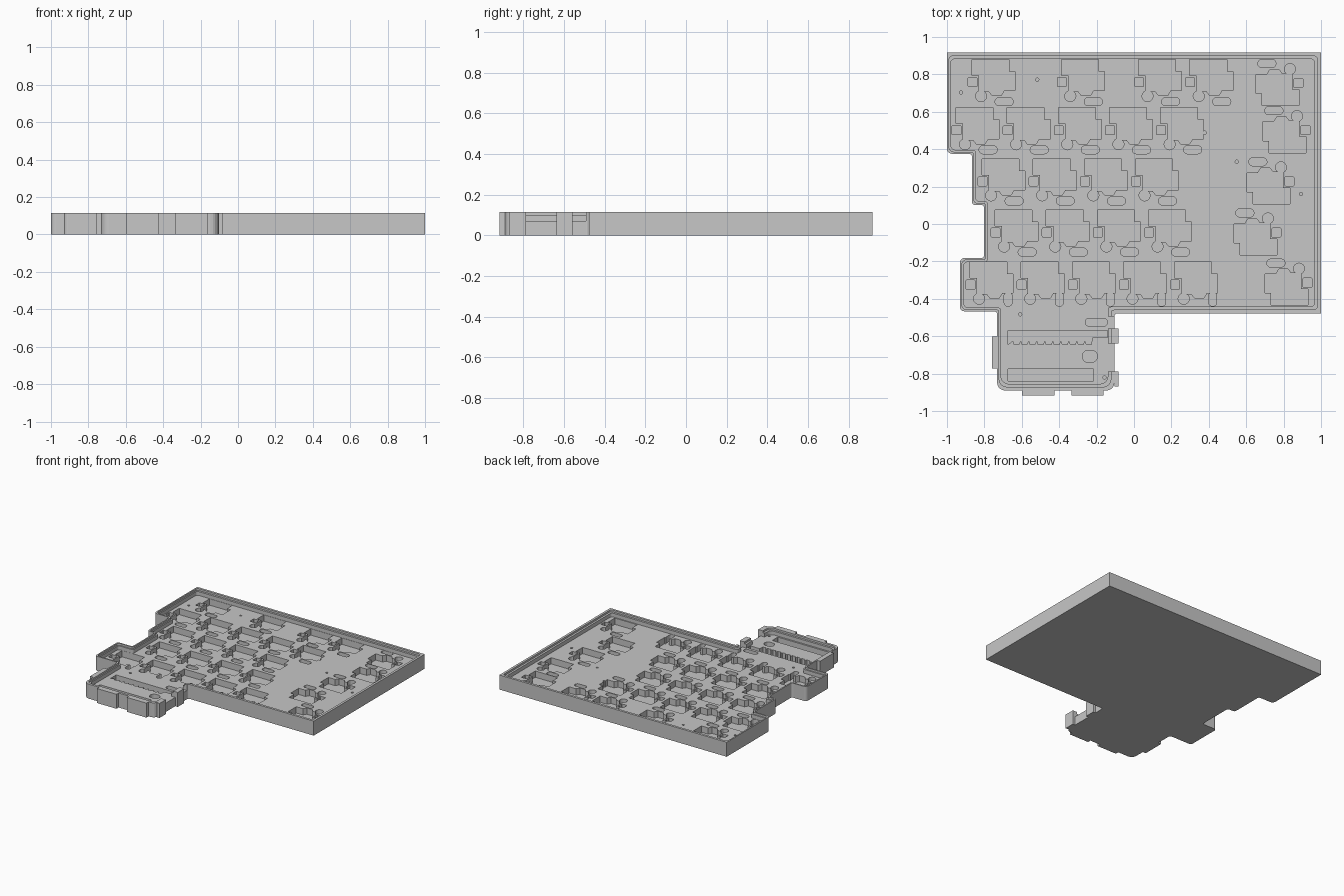
import bpy, bmesh, math
from mathutils import Vector
from mathutils.geometry import delaunay_2d_cdt

old = bpy.data.objects.get("Cube")
if old:
    bpy.data.objects.remove(old, do_unlink=True)

grey = bpy.data.materials.new("light_grey")
grey.use_nodes = True
GREY = (0.57, 0.57, 0.57, 1)
grey.diffuse_color = GREY
grey.node_tree.nodes["Principled BSDF"].inputs["Base Color"].default_value = GREY

# Plan units: x to the right, y towards the front; converted when meshed
UNIT, MID_X, MID_Y = 186.5, 1134.5, 225
TOP, LEDGE, FLOOR, POCKET = 0.115, 0.1, 0.07, 0.02


def relief(name, layers):
    """Solid from (clockwise plan outline, height) layers; later layers win."""
    points, loops = [], []
    for outline, height in layers:
        loops.append(list(range(len(points), len(points) + len(outline))))
        points += [Vector(((x - MID_X) / UNIT, (MID_Y - y) / UNIT)) for x, y in reversed(outline)]
    verts, _, tris, _, _, owners = delaunay_2d_cdt(points, [], loops, 0, 1e-6)
    cells = [(tri, layers[max(own)][1]) for tri, own in zip(tris, owners) if own]
    side = {(tri[i - 1], tri[i]): h for tri, h in cells for i in range(len(tri))}

    bm = bmesh.new()
    made = {}

    def vert(i, z):
        if (i, z) not in made:
            made[i, z] = bm.verts.new((verts[i].x, verts[i].y, z))
        return made[i, z]

    for tri, h in cells:
        bm.faces.new([vert(i, h) for i in tri])
        bm.faces.new([vert(i, 0) for i in reversed(tri)])
    for (a, b), h in side.items():
        low = side.get((b, a), 0)
        if h > low:
            bm.faces.new([vert(a, low), vert(b, low), vert(b, h), vert(a, h)])
    mesh = bpy.data.meshes.new(name)
    bm.to_mesh(mesh)
    bm.free()
    mesh.materials.append(grey)
    bpy.context.scene.collection.objects.link(bpy.data.objects.new(name, mesh))


def rounded(pts, radii, steps=5):
    """Round the corners of an axis-aligned outline."""
    out = []
    for i, (x, y) in enumerate(pts):
        r = radii[i]
        if not r:
            out.append((x, y))
            continue
        ends = []
        for qx, qy in (pts[i - 1], pts[(i + 1) % len(pts)]):
            d = math.hypot(qx - x, qy - y)
            ends.append(((qx - x) / d * r, (qy - y) / d * r))
        (ax, ay), (bx, by) = ends
        for k in range(steps + 1):
            t = math.pi / 2 * k / steps
            u, v = 1 - math.sin(t), 1 - math.cos(t)
            out.append((x + ax * u + bx * v, y + ay * u + by * v))
    return out


def box(x0, y0, x1, y1, r=0):
    return rounded([(x0, y0), (x1, y0), (x1, y1), (x0, y1)], [r] * 4)


def disc(x, y, r, n=16):
    return [(x + r * math.cos(math.tau * k / n), y + r * math.sin(math.tau * k / n))
            for k in range(n)]


def inset(pts, thick, thin):
    """Move edges inwards; the stepped left edges get the thin wall."""
    n = len(pts)
    shifts = []
    for i in range(n):
        (ax, ay), (bx, by) = pts[i], pts[(i + 1) % n]
        d = thick if (ax + bx) / 2 > 1000 else thin
        length = math.hypot(bx - ax, by - ay)
        shifts.append(((ay - by) / length * d, (bx - ax) / length * d))
    return [(x + shifts[i - 1][0] + shifts[i][0], y + shifts[i - 1][1] + shifts[i][1])
            for i, (x, y) in enumerate(pts)]


# Tray block, stepped rim and floor
outline = [(948, 54), (1321, 54), (1321, 314), (1115, 314), (1115, 391), (998, 391),
           (998, 312), (961, 312), (961, 259), (985, 259), (985, 206), (973, 206),
           (973, 155), (948, 155)]
corners = [0, 0, 0, 3, 8, 8, 3, 4, 4, 3, 3, 3, 3, 5]
inner_corners = [r or 4 for r in corners]
layers = [(rounded(outline, corners), TOP),
          (rounded(inset(outline, 3.5, 2), inner_corners), LEDGE),
          (rounded(inset(outline, 6.5, 3.8), inner_corners), FLOOR)]

# Openings in the thumb wall
layers += [(box(1107, y0, 1115, y1), FLOOR) for y0, y1 in ((317, 329), (344, 372))]

# Key switch pockets
SOCKET = [(0, 0), (37, 0), (37, 12), (43, 12), (43, 31), (32, 31), (29, 36), (20, 36),
          (17, 32), (7, 32), (7, 16), (0, 16)]


def key(x, y, turn=1, upright=False):
    """Socket, diode square, round lobe and pill; turn=-1 spins it half round."""
    pill = box(34, 30, 42, 44, 3.8) if upright else box(23, 38, 41, 46, 3.8)
    for shape in (SOCKET, box(-4, 18, 5, 27, 1), disc(9, 36.5, 5.5), pill):
        layers.append(([(x + turn * px, y + turn * py) for px, py in shape], POCKET))


STEP = 51
for x in (973, 1062, 1139, 1190):
    key(x, 61)
for start, y, count in ((957, 109, 5), (983, 160, 4), (996, 211, 4), (971, 263, 5)):
    for i in range(count):
        key(start + STEP * i, y, upright=y > 250)
for x, y in ((1299, 107), (1306, 154), (1290, 205), (1277, 256), (1308, 306)):
    key(x, y, turn=-1)

# Controller slots: one with a comb edge, one plain, plus a pill and an oval
comb = [(1009, 331), (1108, 331), (1108, 338), (1093, 338)]
for i in range(10):
    x = 1092 - 8 * i
    comb += [(x, 345), (x - 5, 345), (x - 6, 342), (x - 7, 342)]
comb.append((1009, 345))
for shape in (comb, box(1009, 369, 1094, 382, 1), box(1086, 319, 1108, 327, 3.8),
              box(1083, 351, 1098, 363, 5.8)):
    layers.append((shape, POCKET))

# Pin holes
for x, y in ((962, 94), (1038, 81), (1205, 134), (1237, 163), (1301, 195),
             (1021, 315), (1105, 378)):
    layers.append((disc(x, y, 1.7, 10), POCKET))

relief("tray", layers)

# Clip tabs around the thumb section
tabs = {"left_tab": (993, 337, 998, 369), "front_tab_left": (1023, 391, 1055, 396),
        "front_tab_right": (1072, 391, 1104, 396), "side_tab_back": (1115, 329, 1119, 344),
        "side_tab_front": (1115, 372, 1119, 387)}
for name, rect in tabs.items():
    relief(name, [(box(*rect), TOP)])
